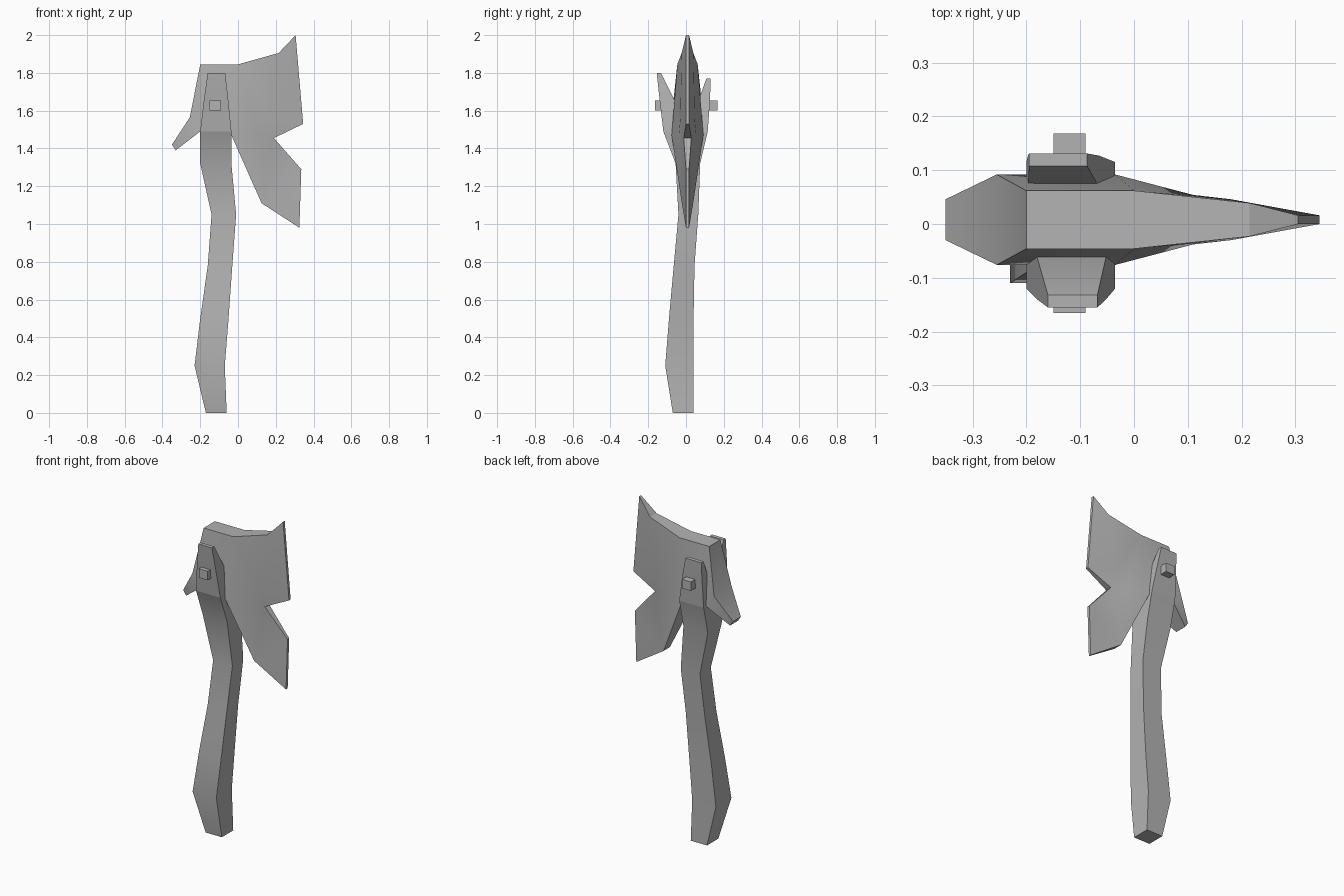
import bpy, bmesh

cube = bpy.data.objects.get("Cube")
if cube:
    bpy.data.objects.remove(cube, do_unlink=True)

grey = bpy.data.materials.new("plain_grey")
grey.use_nodes = True
colour = (0.45, 0.45, 0.45, 1)
grey.diffuse_color = colour
grey.node_tree.nodes["Principled BSDF"].inputs["Base Color"].default_value = colour


def finish(name, bm, smooth=True):
    bmesh.ops.recalc_face_normals(bm, faces=bm.faces)
    mesh = bpy.data.meshes.new(name)
    bm.to_mesh(mesh)
    bm.free()
    mesh.materials.append(grey)
    obj = bpy.data.objects.new(name, mesh)
    bpy.context.collection.objects.link(obj)
    bpy.ops.object.select_all(action="DESELECT")
    obj.select_set(True)
    bpy.context.view_layer.objects.active = obj
    if smooth:
        bpy.ops.object.shade_smooth_by_angle(angle=0.5)
    return obj


def loft(name, rings, smooth=True):
    """Skin rectangular sections given as z, x0, x1, y0, y1."""
    bm = bmesh.new()
    loops = [[bm.verts.new(p) for p in
              ((x0, y0, z), (x1, y0, z), (x1, y1, z), (x0, y1, z))]
             for z, x0, x1, y0, y1 in rings]
    for low, high in zip(loops, loops[1:]):
        for i in range(4):
            j = (i + 1) % 4
            bm.faces.new((low[i], low[j], high[j], high[i]))
    bm.faces.new(loops[0])
    bm.faces.new(loops[-1])
    return finish(name, bm, smooth)


# Bent handle, flaring where the fork begins
loft("handle", [
    (0, -.17, -.06, -.07, .04),
    (.25, -.23, -.07, -.11, .04),
    (.5, -.2, -.05, -.09, .04),
    (.78, -.16, -.03, -.065, .045),
    (1.05, -.14, -.01, -.04, .065),
    (1.32, -.2, -.035, -.055, .075),
    (1.49, -.2, -.035, -.12, .115)])

# Fork prongs gripping the head
loft("front_prong", [
    (1.49, -.2, -.035, -.12, -.04),
    (1.66, -.18, -.052, -.14, -.062),
    (1.8, -.16, -.068, -.155, -.132)])
loft("back_prong", [
    (1.49, -.2, -.035, .05, .115),
    (1.66, -.197, -.065, .068, .127),
    (1.77, -.195, -.087, .108, .131)])

# Square pin through fork and head
loft("pin", [(1.6, -.15, -.09, -.165, .168),
             (1.655, -.15, -.09, -.165, .168)], False)

# Axe head: outline points as x, z, half thickness
points = {
    "A": (-.2, 1.845, .054), "B": (0, 1.845, .054),
    "C": (.215, 1.905, .031), "D": (.305, 2, .008),
    "E": (.345, 1.53, .008), "F": (.19, 1.455, .02),
    "G": (.335, 1.29, .008), "H": (.325, .98, .008),
    "I": (.125, 1.11, .03), "J": (-.035, 1.47, .084),
    "K": (-.2, 1.49, .084), "L": (-.33, 1.39, .038),
    "M": (-.35, 1.42, .038), "N": (-.255, 1.565, .084),
    "O": (.11, 1.47, .046), "Q": (.18, 1.56, .038)}
patches = ("ANK NMLK AKJ AJB BJO BOQ BQC CQD DQE "
           "QFE QOF OJI OIF FIG GIH").split()
outline = "ABCDEFGHIJKLMN"
middle = .008

bm = bmesh.new()
sides = [{key: bm.verts.new((x, middle + s * half, z))
          for key, (x, z, half) in points.items()} for s in (-1, 1)]
for side in sides:
    for patch in patches:
        bm.faces.new([side[k] for k in patch])
for a, b in zip(outline, outline[1:] + outline[0]):
    bm.faces.new((sides[0][a], sides[0][b], sides[1][b], sides[1][a]))
finish("axe_head", bm)
